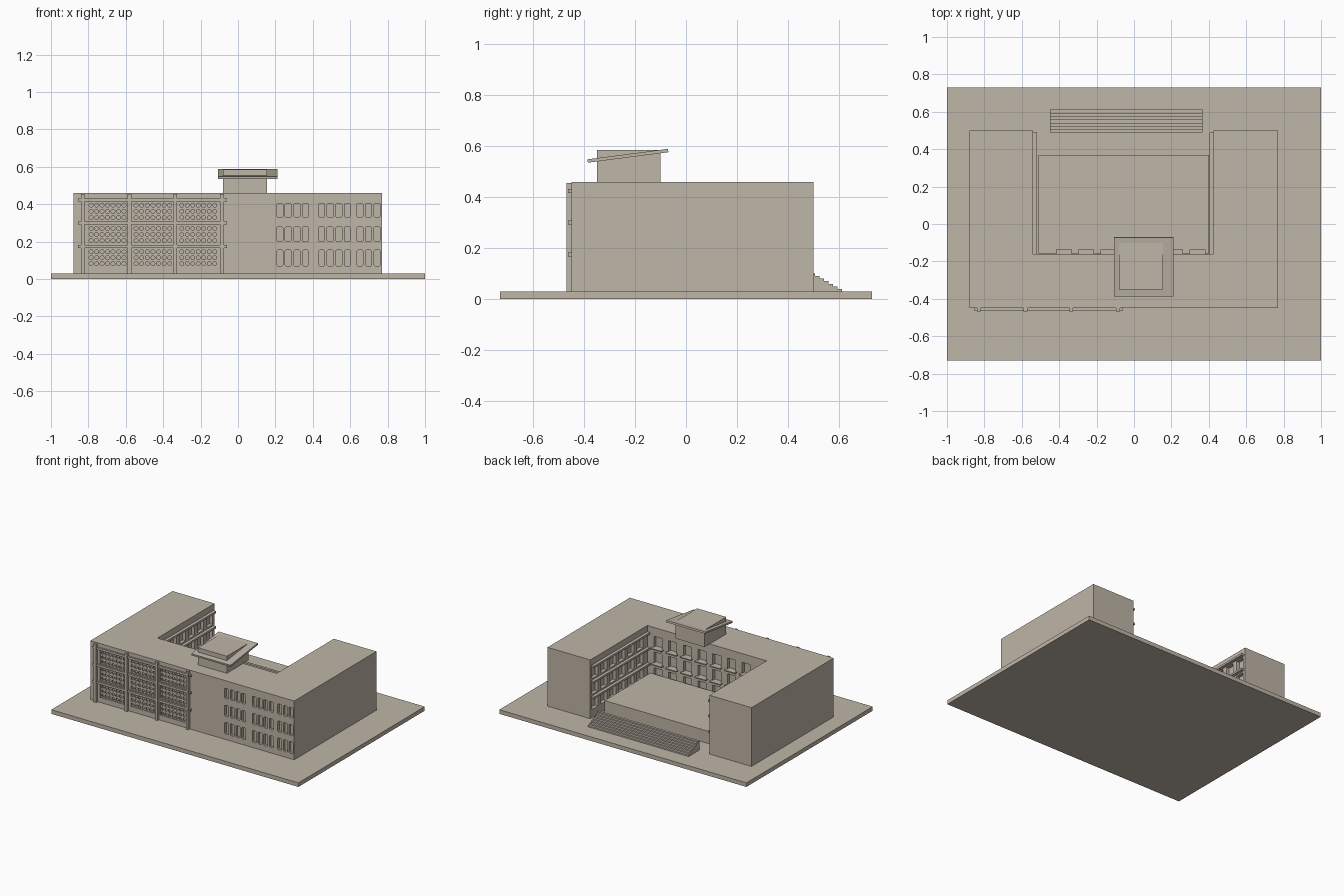
import bpy, bmesh, math
from mathutils import Matrix, Vector

if "Cube" in bpy.data.objects:
    bpy.data.objects.remove(bpy.data.objects["Cube"])

stone = bpy.data.materials.new("warm_stone")
stone.diffuse_color = (0.52, 0.465, 0.39, 1)
stone.use_nodes = True
stone.node_tree.nodes["Principled BSDF"].inputs["Base Color"].default_value = stone.diffuse_color


def make(name, fill):
    """Create an object whose mesh is filled by a bmesh function."""
    bm = bmesh.new()
    fill(bm)
    bmesh.ops.recalc_face_normals(bm, faces=bm.faces)
    me = bpy.data.meshes.new(name)
    bm.to_mesh(me)
    bm.free()
    me.materials.append(stone)
    ob = bpy.data.objects.new(name, me)
    bpy.context.collection.objects.link(ob)
    return ob


def box(bm, x0, x1, y0, y1, z0, z1):
    m = Matrix.Translation(((x0 + x1) / 2, (y0 + y1) / 2, (z0 + z1) / 2))
    m = m @ Matrix.Diagonal((x1 - x0, y1 - y0, z1 - z0, 1))
    bmesh.ops.create_cube(bm, size=1, matrix=m)


def boxes(name, items):
    return make(name, lambda bm: [box(bm, *b) for b in items])


def prism(bm, pts, direction):
    """Extrude a closed outline along a direction."""
    f = bm.faces.new([bm.verts.new(p) for p in pts])
    r = bmesh.ops.extrude_face_region(bm, geom=[f])
    vs = [g for g in r["geom"] if isinstance(g, bmesh.types.BMVert)]
    bmesh.ops.translate(bm, verts=vs, vec=Vector(direction))


def cut(target, cutter):
    mod = target.modifiers.new("cut", 'BOOLEAN')
    mod.operation = 'DIFFERENCE'
    mod.solver = 'EXACT'
    mod.object = cutter
    bpy.context.view_layer.objects.active = target
    bpy.ops.object.modifier_apply(modifier=mod.name)
    bpy.data.objects.remove(cutter)


GROUND, ROOF = 0.03, 0.46
L, R, F, B = -0.88, 0.77, -0.45, 0.50       # outer walls
CL, CR, CF = -0.54, 0.425, -0.16            # courtyard walls

# ground slab
boxes("ground_slab", [(-1, 1, -0.73, 0.73, 0, GROUND)])

# U-shaped main building
outline = [(L, F), (R, F), (R, B), (CR, B), (CR, CF), (CL, CF), (CL, B), (L, B)]
building = make("main_building", lambda bm: prism(
    bm, [(x, y, GROUND) for x, y in outline], (0, 0, ROOF - GROUND)))

# front windows with clipped corners, and recesses behind the screens
front_rows = [(0.07, 0.155), (0.20, 0.28), (0.33, 0.405)]
groups = [(0.223, 4), (0.447, 4), (0.652, 3)]
bays = [(-0.80, -0.595), (-0.56, -0.35), (-0.315, -0.11)]
bay_rows = [(0.067, 0.162), (0.19, 0.287), (0.312, 0.412)]


def front_cuts(bm):
    w, c = 0.0165, 0.006
    for z0, z1 in front_rows:
        for start, n in groups:
            for i in range(n):
                x = start + 0.046 * i
                pts = [(x - w + c, z0), (x + w - c, z0), (x + w, z0 + c), (x + w, z1 - c),
                       (x + w - c, z1), (x - w + c, z1), (x - w, z1 - c), (x - w, z0 + c)]
                prism(bm, [(px, F - 0.02, pz) for px, pz in pts], (0, 0.04, 0))
    for x0, x1 in bays:
        for z0, z1 in bay_rows:
            box(bm, x0, x1, F - 0.02, F + 0.025, z0, z1)


cut(building, make("front_cutter", front_cuts))

# courtyard windows
court_rows = [(0.09, 0.165), (0.20, 0.28), (0.315, 0.395)]
back_x = [-0.375 + 0.119 * i for i in range(7)]
wing_y = [-0.075 + 0.104 * i for i in range(6)]


def court_cuts(bm):
    for z0, z1 in court_rows:
        for x in back_x:
            box(bm, x - 0.033, x + 0.033, CF - 0.025, CF + 0.02, z0, z1)
        for y in wing_y:
            box(bm, CL - 0.025, CL + 0.02, y - 0.034, y + 0.034, z0, z1)
            box(bm, CR - 0.02, CR + 0.025, y - 0.034, y + 0.034, z0, z1)


cut(building, make("court_cutter", court_cuts))

# pierced screens set into the bays
screens = boxes("pierced_screens", [(x0, x1, F + 0.004, F + 0.012, z0, z1)
                                    for x0, x1 in bays for z0, z1 in bay_rows])


def holes(bm):
    for x0, x1 in bays:
        for z0, z1 in bay_rows:
            for i in range(7):
                for j in range(3):
                    x = x0 + (x1 - x0) * (i + 0.5) / 7
                    z = z0 + (z1 - z0) * (j + 0.5) / 3
                    m = Matrix.Translation((x, F + 0.008, z)) @ Matrix.Rotation(math.pi / 2, 4, 'X')
                    bmesh.ops.create_cone(bm, cap_ends=True, segments=10, radius1=0.0105,
                                          radius2=0.0105, depth=0.03, matrix=m)


cut(screens, make("hole_cutter", holes))

# front pilasters and floor bands
boxes("front_pilasters", [(x - 0.01, x + 0.01, F - 0.018, F, GROUND, 0.455)
                          for x in (-0.83, -0.58, -0.335, -0.085)])
boxes("front_bands", [(-0.855, -0.06, F - 0.012, F, z - 0.008, z + 0.008)
                      for z in (0.175, 0.30, 0.424)])

# ledges and slim piers along both courtyard wings
ledges = []
for x0, x1 in ((CL, CL + 0.022), (CR - 0.022, CR)):
    ledges += [(x0, x1, CF, 0.488, z - 0.007, z + 0.007) for z in (0.182, 0.297, 0.408)]
boxes("wing_ledges", ledges)
boxes("back_window_sills", [(x - 0.043, x + 0.043, CF, CF + 0.024, z - 0.008, z)
                            for x in back_x for z in (0.20, 0.315)])

# raised courtyard terrace
boxes("courtyard_terrace", [(-0.51, 0.40, CF + 0.001, 0.37, GROUND, 0.12)])


# broad stairs as one stepped profile
def stairs(bm):
    n, y0, y1, top = 7, 0.488, 0.612, 0.10
    d, h = (y1 - y0) / n, (top - GROUND) / n
    prof = [(y0, GROUND), (y0, top)]
    for i in range(n):
        prof += [(y0 + d * (i + 1), top - h * i), (y0 + d * (i + 1), top - h * (i + 1))]
    prism(bm, [(-0.45, y, z) for y, z in prof], (0.815, 0, 0))


make("broad_stairs", stairs)

# rooftop room with a tilted canopy slab
boxes("roof_room", [(-0.08, 0.155, -0.35, -0.10, ROOF, 0.585)])
make("tilted_canopy", lambda bm: prism(
    bm, [(-0.107, -0.387, 0.548), (-0.107, -0.385, 0.535),
         (-0.107, -0.069, 0.576), (-0.107, -0.071, 0.589)], (0.317, 0, 0)))
